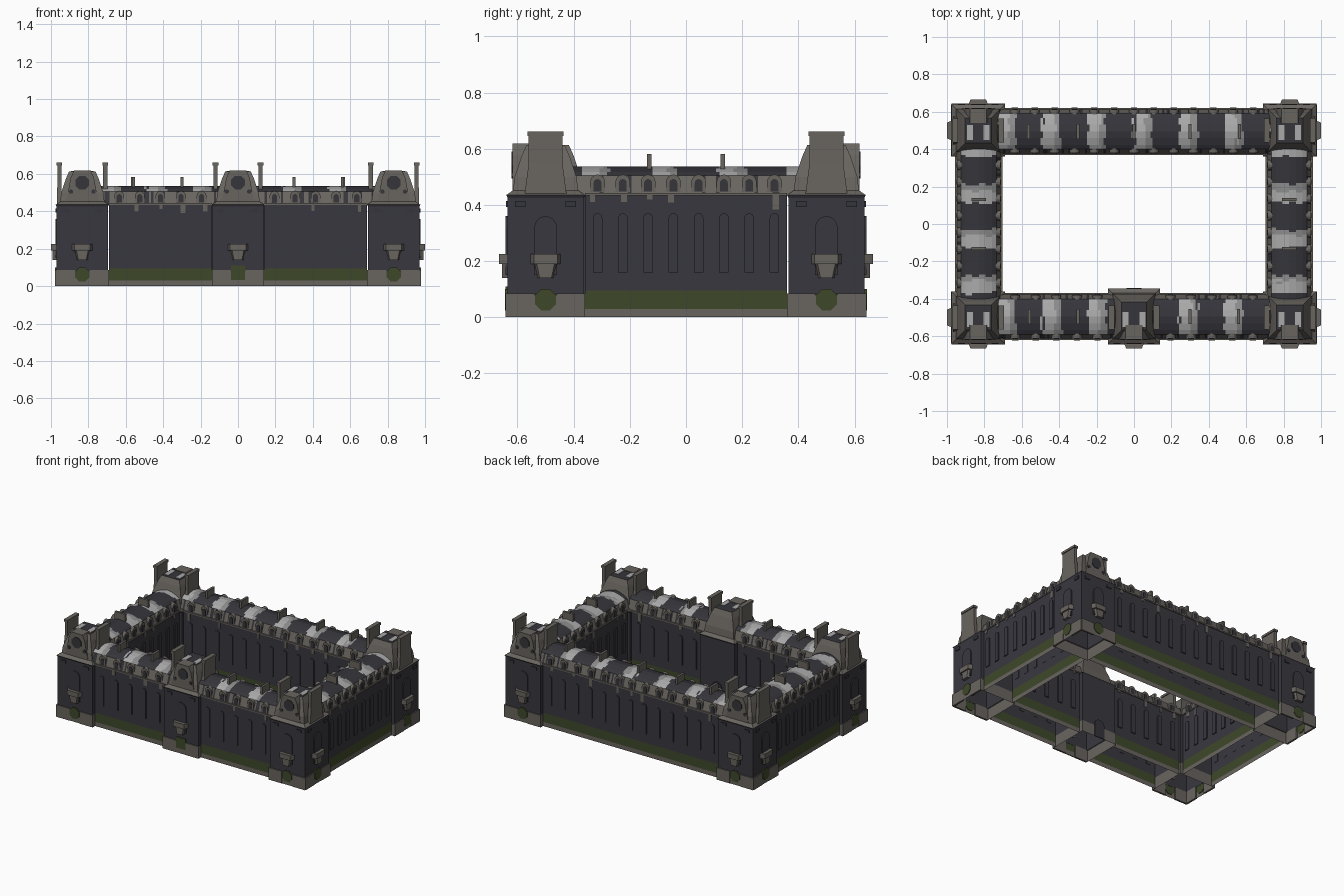
import bpy, bmesh, math, random
from mathutils import Vector

if "Cube" in bpy.data.objects:
    bpy.data.objects.remove(bpy.data.objects["Cube"])

random.seed(4)
COLOURS = {
    "dark_wall": (.041, .039, .050), "dark_slate": (.036, .035, .043),
    "stone": (.141, .128, .114), "moss_green": (.048, .066, .023),
    "pale_grey": (.40, .40, .40), "mid_grey": (.26, .26, .26),
}
MATS = {}
for key, c in COLOURS.items():
    MATS[key] = bpy.data.materials.new(key)
    MATS[key].diffuse_color = (*c, 1)
ORDER = list(MATS)
WALL, SLATE, STONE, GREEN, PALE, MID = range(6)
GROUPS = {}


def add(group, verts, faces, mats):
    """Add one piece to a named group; mats is one index or one per face."""
    bm = GROUPS.setdefault(group, bmesh.new())
    vs = [bm.verts.new(v) for v in verts]
    for i, f in enumerate(faces):
        face = bm.faces.new([vs[k] for k in f])
        face.material_index = mats if isinstance(mats, int) else mats[i]


def point(a, u, d, z):
    """Point in a facade frame: u along the wall, d outward from the origin."""
    c, s = math.cos(a), math.sin(a)
    return Vector((u * c + d * s, u * s - d * c, z))


def plate(group, a, u0, d0, d1, outline, mat, taper=1.0):
    """Outline (u, z) extruded outward from d0 to d1."""
    n = len(outline)
    verts = [point(a, u0 + u, d0, z) for u, z in outline]
    verts += [point(a, u0 + u * taper, d1, z) for u, z in outline]
    faces = [list(range(n))[::-1], list(range(n, 2 * n))]
    faces += [(i, (i + 1) % n, n + (i + 1) % n, n + i) for i in range(n)]
    add(group, verts, faces, mat)


def rect(w, z0, z1):
    return [(-w, z0), (w, z0), (w, z1), (-w, z1)]


def arch(w, z0, z1):
    return [(-w, z0), (w, z0)] + [
        (w * math.cos(math.pi * i / 8), z1 - w + w * math.sin(math.pi * i / 8)) for i in range(9)]


def disc(r, z, n=8):
    return [(r * math.cos(math.tau * (i + .5) / n), z + r * math.sin(math.tau * (i + .5) / n))
            for i in range(n)]


def loft(group, rects, mats, cap=None):
    """Stack of rectangles (x0, x1, y0, y1, z) joined by side bands, open below."""
    verts, faces, ms = [], [], []
    for x0, x1, y0, y1, z in rects:
        verts += [(x0, y0, z), (x1, y0, z), (x1, y1, z), (x0, y1, z)]
    for b in range(len(rects) - 1):
        for i in range(4):
            j = (i + 1) % 4
            faces.append((4 * b + i, 4 * b + j, 4 * b + 4 + j, 4 * b + 4 + i))
            ms.append(mats[b])
    if cap is not None:
        k = len(verts) - 4
        faces.append((k, k + 1, k + 2, k + 3))
        ms.append(cap)
    add(group, verts, faces, ms)


def sweep(group, a, stations, profile, rule):
    """Profile (d, z) swept along u; rule(segment, midpoint) picks the colour."""
    n = len(profile)
    verts = [point(a, u, d, z) for u in stations for d, z in profile]
    faces, ms = [], []
    for s in range(len(stations) - 1):
        for k in range(n - 1):
            f = (s * n + k, (s + 1) * n + k, (s + 1) * n + k + 1, s * n + k + 1)
            faces.append(f)
            ms.append(rule(k, sum((verts[i] for i in f), Vector()) / 4))
    add(group, verts, faces, ms)


def wing(a, u0, u1, outer, inner, spacing, stacks):
    sideways = abs(math.sin(a)) > .5
    # walls with stone foot and green band, both sides
    for d in (outer, inner):
        sweep("wing_walls", a, [u0, u1], [(d, 0), (d, .03), (d, .095), (d, .435)],
              lambda k, p: (STONE, GREEN, WALL)[k])
    # striped mansard roof
    mid = (outer + inner) / 2
    half = (outer - inner) / 2
    right = [(half, .435), (half - .025, .505), (half * .6, .518), (half * .3, .53), (0, .536)]
    prof = [(mid + d, z) for d, z in right] + [(mid - d, z) for d, z in right[-2::-1]]

    def stripe(k, p):
        if k in (0, 7):
            return STONE if random.random() < .85 else SLATE
        t = ((p.y + .37) if sideways else (p.x + .73)) / .243 + random.uniform(-.04, .04)
        t %= 1
        return PALE if t < .26 else MID if t < .4 else SLATE
    n = round((u1 - u0 + .12) / .0125)
    us = [u0 - .06 + i * (u1 - u0 + .12) / n for i in range(n + 1)]
    sweep("wing_roof", a, us, prof, stripe)
    # windows, dormers and eave stains on outer and courtyard faces
    n = round((u1 - u0) / spacing)
    for ang, sg, d in ((a, 1, outer), (a + math.pi, -1, -inner)):
        plate("eave_ledge", ang, sg * (u0 + u1) / 2, d - .02, d + .006,
              rect((u1 - u0) / 2, .434, .443), STONE)
        for i in range(n):
            u = sg * (u0 + (i + .5) * (u1 - u0) / n)
            plate("wing_window", ang, u, d - .002, d + .007, arch(.017, .16, .37), WALL)
            plate("dormer", ang, u, d - .05, d - .004, arch(.026, .44, .508), STONE)
            plate("dormer_window", ang, u, d - .005, d, arch(.014, .447, .492), SLATE)
            if random.random() < .7:
                plate("eave_stain", ang, u + random.uniform(-.02, .02), d - .002, d + .004,
                      rect(random.uniform(.006, .013), .435 - random.uniform(.015, .055), .435), STONE)
    # thin ridge chimneys
    for u in stacks:
        plate("ridge_chimney", a, u, mid - .04, mid + .04, rect(.008, .50, .582), STONE)


H = math.pi / 2
wing(0, -.69, -.14, .615, .375, .11, (-.56, -.30))
wing(0, .14, .69, .615, .375, .11, (.30, .56))
wing(2 * H, -.69, .69, .615, .375, .11, (-.565, -.30, 0, .30, .565))
for ang in (H, 3 * H):
    wing(ang, -.36, .36, .95, .71, .09, (-.13, .13))


def facade(a, u, d, half):
    """Tower outer face: tall arch, balcony, foot piers and small upper windows."""
    plate("tower_arch", a, u, d - .007, d + .002, arch(.04, .15, .36), WALL)
    plate("balcony", a, u, d - .01, d + .025, rect(.056, .19, .225), STONE, .75)
    plate("balcony_bracket", a, u, d - .01, d + .016, [(-.03, .14), (.03, .14), (.045, .19), (-.045, .19)],
          STONE, .7)
    for s in (-1, 1):
        plate("foot_pier", a, u + s * (half + .04) / 2, d - .01, d + .003,
              rect((half - .04) / 2, 0, .085), STONE)
        plate("upper_window", a, u + s * .09, d - .007, d + .001, rect(.019, .393, .414), SLATE)


def tower(x0, x1, y0, y1, sy):
    xc, yc, half = (x0 + x1) / 2, sy * .5, (x1 - x0) / 2

    def ring(i, z):
        return (x0 + i, x1 - i, y0 + i, y1 - i, z)
    # wall shell on a stone plinth
    loft("tower_walls", [ring(0, 0), ring(0, .08), ring(.005, .082), ring(.005, .425), ring(0, .435)],
         [STONE, STONE, WALL, WALL])
    # pavilion roof
    loft("tower_roof", [ring(0, .435), ring(.024, .452), ring(.03, .50), ring(.055, .575), ring(.072, .613)],
         [STONE, STONE, STONE, STONE], SLATE)
    for s in (-1, 1):
        cx = xc + s * .045
        loft("roof_patch", [(cx - .016, cx + .016, yc - .05, yc + .03, .612),
                            (cx - .016, cx + .016, yc - .05, yc + .03, .616)], [PALE], PALE)
        # broad chimney slab with a cap on each side
        x = xc + s * (half - .02)
        loft("chimney_slab", [(x - .013, x + .013, yc - .075, yc + .075, .435),
                              (x - .011, x + .011, yc - .06, yc + .06, .55),
                              (x - .011, x + .011, yc - .06, yc + .06, .646)], [STONE, STONE], STONE)
        loft("chimney_cap", [(x - .015, x + .015, yc - .064, yc + .064, .645),
                             (x - .015, x + .015, yc - .064, yc + .064, .662)], [STONE], STONE)
    # gable dormer with an eight-sided window on the outer face
    a, u = (0, xc) if sy < 0 else (2 * H, -xc)
    plate("gable_dormer", a, u, .54, .617,
          [(-.09, .445), (.09, .445), (.075, .51), (.062, .58), (.045, .618), (-.045, .618),
           (-.062, .58), (-.075, .51)], STONE)
    plate("gable_window", a, u, .615, .621, disc(.04, .553), SLATE)
    for s in (-1, 1):
        plate("round_window", a, u + s * .06, .612, .621, disc(.012, .505), SLATE)
    facade(a, u, .64, half)


for sx in (-1, 1):
    for sy in (-1, 1):
        xs = sorted((sx * .69, sx * .975))
        ys = sorted((sy * .36, sy * .64))
        tower(*xs, *ys, sy)
        # matching facade on the outer end
        facade(H * sx, sx * sy * .5, .975, .14)
        for ang, u, d in ((0 if sy < 0 else 2 * H, -sx * sy * .8325, .64), (H * sx, sx * sy * .5, .975)):
            plate("foot_hatch", ang, u, d - .004, d + .004, disc(.041, .062), GREEN)
# gate tower in the middle of the front
tower(-.14, .14, -.64, -.345, -1)
plate("gate", 0, 0, .636, .642, rect(.038, .033, .11), GREEN)
plate("gate_step", 0, 0, .636, .642, rect(.038, 0, .033), STONE)
plate("courtyard_gate", 2 * H, 0, -.347, -.341, arch(.04, 0, .13), SLATE)

# turn every group into an object
for name, bm in GROUPS.items():
    bmesh.ops.recalc_face_normals(bm, faces=bm.faces[:])
    mesh = bpy.data.meshes.new(name)
    for key in ORDER:
        mesh.materials.append(MATS[key])
    bm.to_mesh(mesh)
    bm.free()
    bpy.context.collection.objects.link(bpy.data.objects.new(name, mesh))

for m in bpy.data.materials:
    if m.users and not m.is_grease_pencil:
        m.use_nodes = True
        m.node_tree.nodes["Principled BSDF"].inputs["Base Color"].default_value = m.diffuse_color
